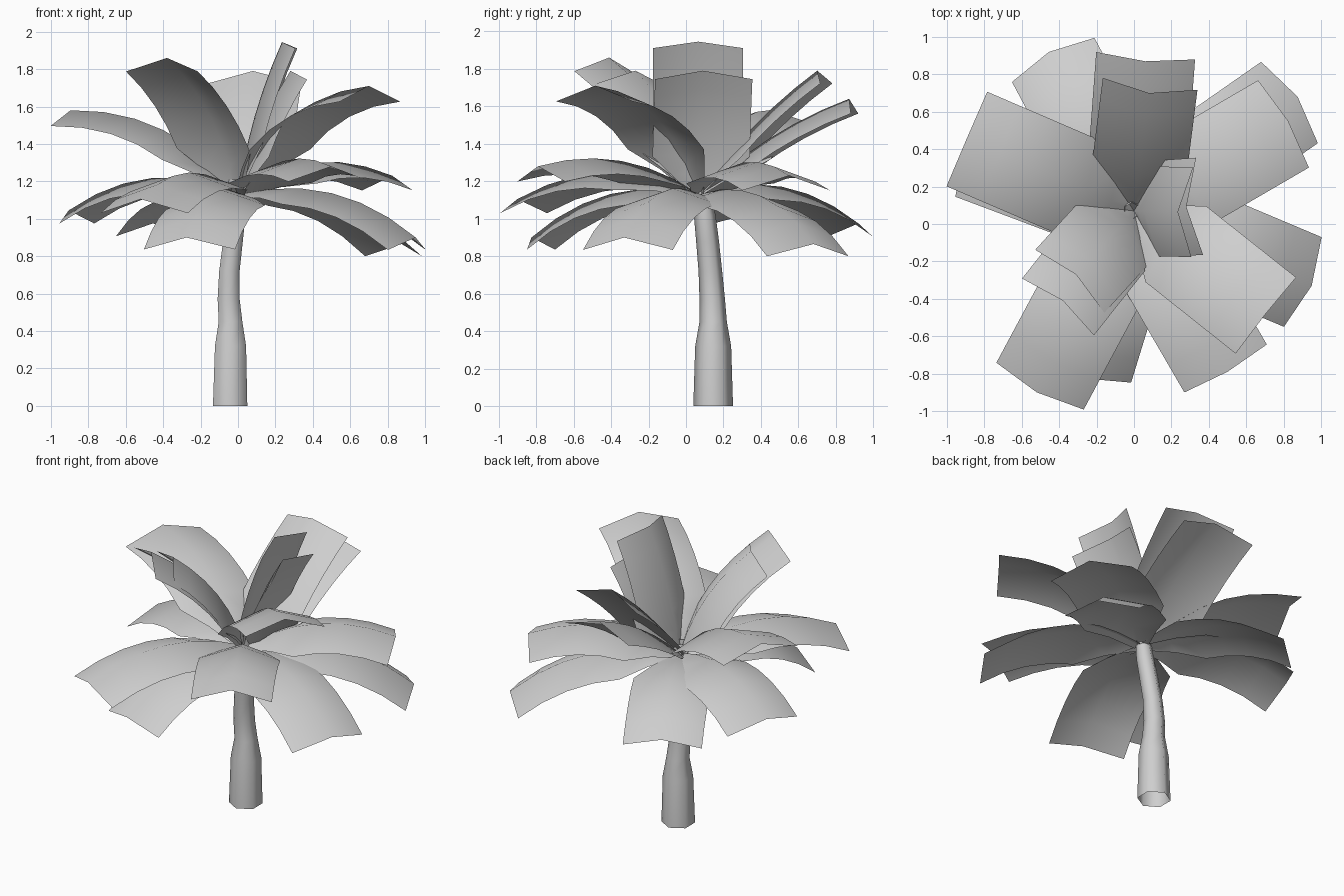
import bpy
import bmesh
import math
from mathutils import Vector

cube = bpy.data.objects.get("Cube")
if cube:
    bpy.data.objects.remove(cube)

grey = bpy.data.materials.new("plain_grey")
grey.use_nodes = True
grey.diffuse_color = (0.62, 0.62, 0.62, 1)
grey.node_tree.nodes["Principled BSDF"].inputs["Base Color"].default_value = grey.diffuse_color


def finish(bm, name, angle):
    mesh = bpy.data.meshes.new(name)
    bm.to_mesh(mesh)
    bm.free()
    mesh.materials.append(grey)
    obj = bpy.data.objects.new(name, mesh)
    bpy.context.collection.objects.link(obj)
    bpy.ops.object.select_all(action="DESELECT")
    obj.select_set(True)
    bpy.context.view_layer.objects.active = obj
    bpy.ops.object.shade_smooth_by_angle(angle=math.radians(angle))


# Trunk: leaning, open six-sided tube with a thicker foot (x, y, z, radius)
def build_trunk(rings, sides=6):
    bm = bmesh.new()
    loops = []
    for x, y, z, r in rings:
        angles = [math.tau * k / sides for k in range(sides)]
        loops.append([bm.verts.new((x + r * math.sin(a), y + r * math.cos(a), z)) for a in angles])
    for low, high in zip(loops, loops[1:]):
        for k in range(sides):
            n = (k + 1) % sides
            bm.faces.new((low[n], low[k], high[k], high[n]))
    finish(bm, "trunk", 65)


build_trunk([
    (-.042, .145, 0, .106), (-.04, .145, .32, .096), (-.04, .145, .45, .073),
    (-.05, .14, .57, .068), (-.046, .13, .72, .063), (-.027, .115, .88, .061),
    (-.01, .1, 1.02, .058), (-.01, .07, 1.21, .045),
])

# Fronds: arched ridge strips that widen from the crown to a blunt end
ROOT = Vector((0.0, 0.07, 1.13))
DROP = 0.084
STEPS = 6


def build_frond(name, tip, arch, half_width):
    tip = Vector(tip)
    chord = tip - ROOT
    side = Vector((-chord.y, chord.x, 0)).normalized()
    lift = chord.cross(side).normalized()
    control = (ROOT + tip) / 2 + lift * arch * 2
    bm = bmesh.new()
    rows = []
    for i in range(STEPS + 1):
        t = i / STEPS
        spot = ROOT * (1 - t) ** 2 + control * 2 * t * (1 - t) + tip * t * t
        tangent = (control - ROOT) * (1 - t) + (tip - control) * t
        up = tangent.cross(side).normalized()
        spread = min(1, 0.16 + t * 2.55)
        edge = side * half_width * spread
        fall = up * DROP * spread
        rows.append([bm.verts.new(p) for p in (spot - edge - fall, spot, spot + edge - fall)])
    for a, b in zip(rows, rows[1:]):
        for k in range(2):
            bm.faces.new((a[k], b[k], b[k + 1], a[k + 1]))
    finish(bm, name, 80)


# Tip of the ridge, height of the arch and half the width of each frond
fronds = {
    "upper_front_left_frond": ((.70, -.485, 1.71), .145, .26),
    "upper_front_right_frond": ((-.38, -.41, 1.86), .085, .245),
    "inner_front_right_frond": ((-.31, -.27, 1.79), .07, .25),
    "upper_left_frond": ((.235, .065, 1.945), .03, .24),
    "inner_left_frond": ((.28, .09, 1.79), .03, .26),
    "upper_back_frond": ((.08, .70, 1.79), .04, .255),
    "middle_back_frond": ((.06, .87, 1.64), .05, .265),
    "upper_right_frond": ((-.895, .455, 1.58), .13, .275),
    "lower_right_frond": ((-.905, .41, 1.045), .13, .265),
    "lower_front_right_frond": ((-.52, -.90, 1.105), .13, .265),
    "lowest_front_frond": ((-.275, -.825, .90), .12, .255),
    "lower_front_left_frond": ((.50, -.79, 1.28), .105, .255),
    "lowest_left_frond": ((.95, -.33, .90), .125, .26),
    "lowest_back_left_frond": ((.875, .68, .865), .13, .265),
    "lower_back_left_frond": ((.825, .55, 1.23), .12, .27),
    "lowest_back_right_frond": ((-.455, .92, .975), .12, .25),
}
for name, (tip, arch, half_width) in fronds.items():
    build_frond(name, tip, arch, half_width)
